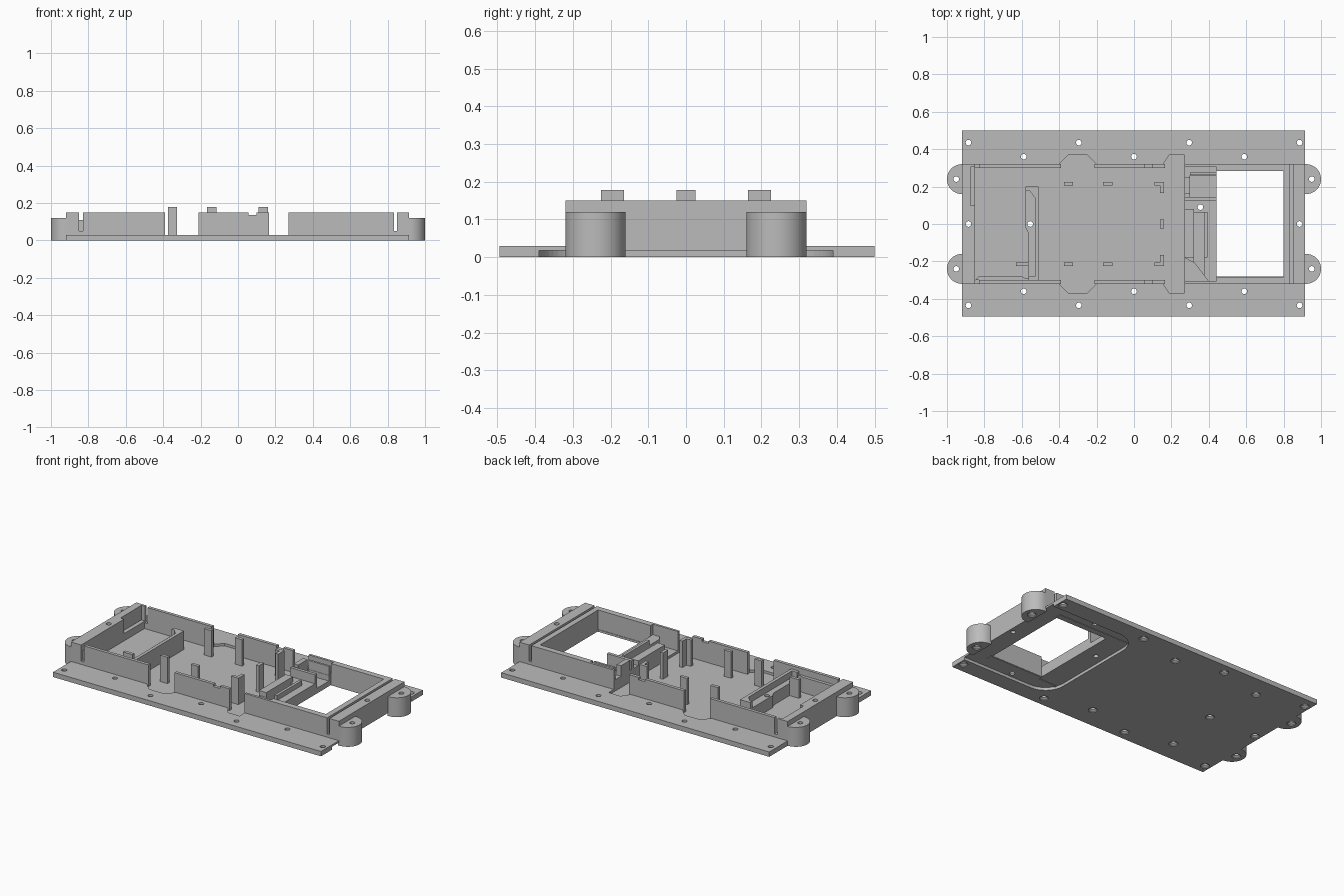
import bpy, bmesh, math

if "Cube" in bpy.data.objects:
    bpy.data.objects.remove(bpy.data.objects["Cube"])

grey = bpy.data.materials.new("plain grey")
grey.diffuse_color = (0.5, 0.5, 0.5, 1)
grey.use_nodes = True
grey.node_tree.nodes["Principled BSDF"].inputs["Base Color"].default_value = grey.diffuse_color


def finish(name, bm):
    bmesh.ops.recalc_face_normals(bm, faces=bm.faces)
    me = bpy.data.meshes.new(name)
    bm.to_mesh(me)
    bm.free()
    me.materials.append(grey)
    ob = bpy.data.objects.new(name, me)
    bpy.context.collection.objects.link(ob)
    return ob


def prism(name, pts, z0, z1):
    """Extrude a plan outline from z0 to z1."""
    bm = bmesh.new()
    f = bm.faces.new([bm.verts.new((x, y, z0)) for x, y in pts])
    top = bmesh.ops.extrude_face_region(bm, geom=[f])["geom"]
    for v in top:
        if isinstance(v, bmesh.types.BMVert):
            v.co.z = z1
    return finish(name, bm)


def box(name, x0, x1, y0, y1, z0, z1):
    return prism(name, [(x0, y0), (x1, y0), (x1, y1), (x0, y1)], z0, z1)


def arc(cx, cy, r, a0, a1, n=12):
    return [(cx + r * math.cos(math.radians(a0 + (a1 - a0) * i / n)),
             cy + r * math.sin(math.radians(a0 + (a1 - a0) * i / n))) for i in range(n + 1)]


def drill(name, x, y, z1=0.3):
    """Screw hole with a countersink at the underside."""
    bm = bmesh.new()
    rings = []
    for z, r in ((-0.05, 0.026), (0.006, 0.026), (0.014, 0.015), (z1, 0.015)):
        rings.append([bm.verts.new((px, py, z)) for px, py in arc(x, y, r, 0, 360, 16)[:-1]])
    for a, b in zip(rings, rings[1:]):
        for i in range(16):
            j = (i + 1) % 16
            bm.faces.new((a[i], a[j], b[j], b[i]))
    bm.faces.new(rings[0][::-1])
    bm.faces.new(rings[-1])
    return finish(name, bm)


def cut(ob, *cutters):
    for c in cutters:
        m = ob.modifiers.new("cut", "BOOLEAN")
        m.operation = "DIFFERENCE"
        m.solver = "EXACT"
        m.object = c
        c.hide_render = True
    bpy.context.view_layer.update()
    me = bpy.data.meshes.new_from_object(ob.evaluated_get(bpy.context.evaluated_depsgraph_get()))
    ob.modifiers.clear()
    ob.data = me
    for c in cutters:
        bpy.data.objects.remove(c)


# Base plate with window, sunken tray floor and shallow underside recess
base = box("base_plate", -0.92, 0.915, -0.495, 0.5, 0, 0.03)
half = [(-0.85, 0.3), (-0.4, 0.3), (-0.4, 0.32), (-0.35, 0.37), (-0.25, 0.37), (-0.2, 0.32),
        (-0.2, 0.3), (0.155, 0.3), (0.155, 0.32), (0.19, 0.37), (0.27, 0.37)]
tray = prism("tray_cutter", half + [(x, -y) for x, y in reversed(half)], 0.015, 0.2)
under = prism("underside_cutter", [(1.1, -0.39)] + [(1.1, 0.39)]
              + arc(0.43, 0.26, 0.13, 90, 180) + arc(0.43, -0.26, 0.13, 180, 270), -0.1, 0.018)
window = box("window_cutter", 0.44, 0.80, -0.28, 0.285, -0.2, 0.3)
holes = [(x, s * 0.435) for x in (-0.885, -0.295, 0.295, 0.885) for s in (-1, 1)]
holes += [(x, s * 0.36) for x in (-0.59, 0, 0.59) for s in (-1, 1)]
holes += [(-0.885, 0), (0.885, 0), (-0.555, 0), (0.355, 0.09)]
cut(base, tray, under, window, *[drill("hole_cutter", x, y) for x, y in holes])

# Rounded mounting lugs at both ends
for sx in (-1, 1):
    for sy in (-1, 1):
        pts = [(0.91, -0.08), (0.92, -0.08)] + arc(0.92, 0, 0.08, -90, 90, 24) + [(0.91, 0.08)]
        lug = prism("mounting_lug", [(sx * x, sy * 0.24 + y) for x, y in pts], 0, 0.12)
        cut(lug, drill("lug_hole_cutter", sx * 0.95, sy * 0.24))
        bpy.ops.object.select_all(action="DESELECT")
        lug.select_set(True)
        bpy.context.view_layer.objects.active = lug
        bpy.ops.object.shade_smooth_by_angle(angle=math.radians(30))

# End walls
left = box("left_end_wall", -0.92, -0.85, -0.32, 0.32, 0.012, 0.15)
cut(left, box("end_notch_cutter", -0.875, -0.8, 0.1, 0.305, 0.06, 0.3),
    drill("end_hole_cutter", -0.885, 0))
right = box("right_end_wall", 0.85, 0.915, -0.32, 0.32, 0.018, 0.15)
cut(right, drill("end_hole_cutter", 0.885, 0))
box("slot_floor", 0.83, 0.852, -0.32, 0.32, 0.02, 0.05)
box("window_end_wall", 0.80, 0.835, -0.32, 0.32, 0.018, 0.15)

# Long side walls, broken by the side openings
for s in (-1, 1):
    def wall(name, x0, x1, yi, z1=0.15):
        a, b = sorted((s * yi, s * 0.32))
        return box(name, x0, x1, a, b, 0.015, z1)
    wall("side_wall_slot_base", -0.851, -0.829, 0.3, 0.05)
    wall("side_wall_left", -0.83, -0.39, 0.3)
    mid = wall("side_wall_middle", -0.21, 0.165, 0.3)
    cut(mid, box("wall_notch_cutter", 0.055, 0.1, -0.4, 0.4, 0.135, 0.3))
    wall("side_wall_near_window", 0.27, 0.45, 0.305)
    wall("side_wall_window", 0.44, 0.81, 0.283)

# Ledge and tall divider of the left compartment
prism("front_ledge", [(-0.85, -0.3), (-0.83, -0.28), (-0.6, -0.28), (-0.58, -0.29),
                      (-0.51, -0.29), (-0.51, -0.3)], 0.012, 0.11)
divider = prism("divider", [(-0.58, 0.2), (-0.51, 0.2), (-0.51, -0.3), (-0.565, -0.3),
                            (-0.565, -0.05), (-0.58, -0.02)], 0.01, 0.13)
cut(divider, prism("divider_step_cutter", [(-0.6, 0.18), (-0.56, 0.18), (-0.53, 0.14),
                                           (-0.53, -0.28), (-0.6, -0.28)], 0.09, 0.3),
    drill("divider_hole_cutter", -0.555, 0))

# Bridge between the tray and the window, with ridges and a small box
bridge = prism("bridge", [(0.27, 0.31), (0.44, 0.31), (0.44, -0.31), (0.4, -0.31),
                          (0.325, -0.21), (0.27, -0.18)], 0.018, 0.085)
cut(bridge, box("groove_cutter", 0.32, 0.375, -0.3, 0.06, 0.05, 0.3),
    box("pocket_cutter", 0.30, 0.5, 0.145, 0.26, 0.05, 0.3),
    drill("bridge_hole_cutter", 0.355, 0.09))
box("bridge_ridge", 0.375, 0.392, -0.18, 0.065, 0.05, 0.115)
box("bridge_edge_wall", 0.27, 0.32, -0.18, 0.08, 0.05, 0.115)
box("small_box_front", 0.27, 0.44, 0.125, 0.145, 0.05, 0.14)
box("small_box_back", 0.30, 0.44, 0.262, 0.275, 0.05, 0.14)
box("small_box_side", 0.27, 0.30, 0.16, 0.25, 0.05, 0.15)

# Holding posts: slim uprights with a thicker rib behind
for x in (-0.35, -0.14, 0.135):
    for s in (-1, 1):
        a, b = sorted((s * 0.205, s * 0.225))
        box("holding_post", x - 0.025, x + 0.025, a, b, 0.012, 0.178)
        if x > 0:
            a, b = sorted((s * 0.165, s * 0.21))
            box("corner_post_arm", 0.14, 0.16, a, b, 0.012, 0.178)
box("end_holding_post", 0.14, 0.16, -0.025, 0.025, 0.012, 0.178)
box("low_post", -0.63, -0.565, -0.225, -0.205, 0.012, 0.13)
